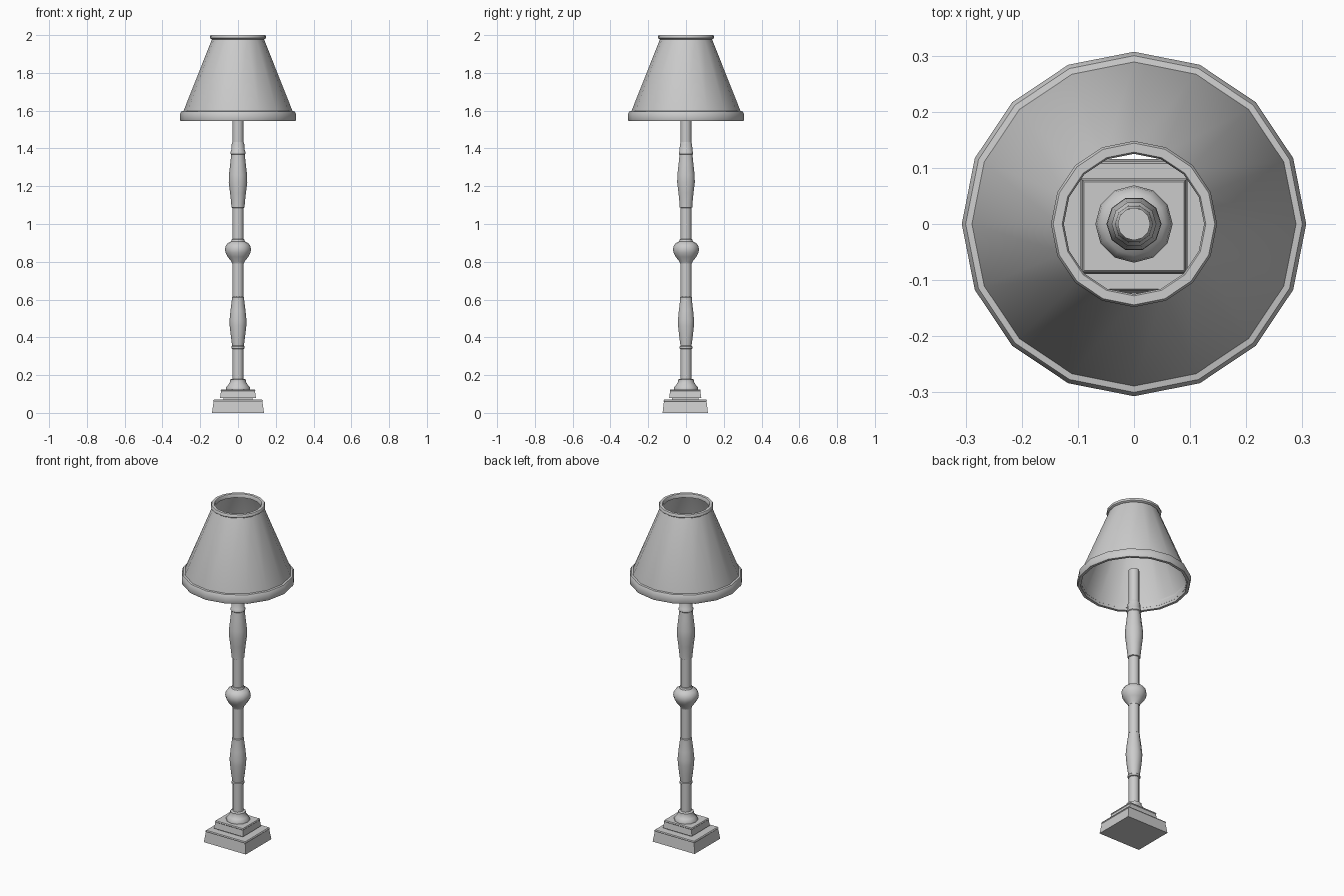
import bpy, math

if "Cube" in bpy.data.objects:
    bpy.data.objects.remove(bpy.data.objects["Cube"])


def make_object(name, verts, faces, angle=40):
    mesh = bpy.data.meshes.new(name)
    mesh.from_pydata(verts, [], faces)
    obj = bpy.data.objects.new(name, mesh)
    bpy.context.collection.objects.link(obj)
    bpy.ops.object.select_all(action='DESELECT')
    obj.select_set(True)
    bpy.context.view_layer.objects.active = obj
    bpy.ops.object.shade_smooth_by_angle(angle=math.radians(angle))
    return obj


def bridge(rings, n, closed):
    count = rings if closed else rings - 1
    return [(i * n + j, i * n + (j + 1) % n,
             (i + 1) % rings * n + (j + 1) % n, (i + 1) % rings * n + j)
            for i in range(count) for j in range(n)]


def lathe(name, profile, n, closed=False, angle=40):
    """Turn (radius, z) points around z; cap the ends unless the profile loops."""
    verts = [(r * math.cos(math.tau * j / n), r * math.sin(math.tau * j / n), z)
             for r, z in profile for j in range(n)]
    faces = bridge(len(profile), n, closed)
    if not closed:
        faces += [tuple(reversed(range(n))),
                  tuple(range(len(verts) - n, len(verts)))]
    return make_object(name, verts, faces, angle)


def square_tier(name, profile, cy):
    """Stack rectangles given as (half x, half y, z)."""
    verts = [(sx * hx, cy + sy * hy, z) for hx, hy, z in profile
             for sx, sy in ((1, 1), (-1, 1), (-1, -1), (1, -1))]
    faces = bridge(len(profile), 4, False)
    faces += [(3, 2, 1, 0), tuple(range(len(verts) - 4, len(verts)))]
    return make_object(name, verts, faces, 20)


# Stepped rectangular base
square_tier("base_plinth", [(.138, .12, 0), (.129, .113, .06),
                            (.132, .115, .064), (.128, .112, .07)], -.004)
square_tier("base_neck", [(.078, .07, .068), (.078, .07, .086)], -.004)
square_tier("base_step", [(.095, .085, .08), (.09, .08, .116),
                          (.092, .082, .119), (.089, .079, .125)], -.004)

# Turned foot where the post meets the base
lathe("post_foot", [(.064, .124), (.064, .134), (.052, .148), (.042, .165),
                    (.042, .176), (.03, .18)], 12)

# Central shaft, ending inside the shade
lathe("post_shaft", [(.029, .17), (.029, 1.63)], 12)

# Lower turned baluster
lathe("lower_baluster", [(.029, .338), (.035, .341), (.035, .352), (.031, .356),
                         (.037, .40), (.044, .46), (.045, .49), (.040, .54),
                         (.033, .595), (.033, .612), (.029, .615)], 10)

# Middle knob
lathe("middle_knob", [(.031, .79), (.034, .80), (.054, .826), (.066, .848),
                      (.069, .865), (.066, .882), (.056, .897), (.036, .908),
                      (.033, .918), (.029, .92)], 12)

# Upper turned baluster
lathe("upper_baluster", [(.029, 1.085), (.035, 1.088), (.036, 1.11),
                         (.042, 1.165), (.049, 1.22), (.048, 1.26),
                         (.041, 1.32), (.036, 1.367), (.040, 1.371),
                         (.040, 1.382), (.036, 1.387), (.034, 1.42),
                         (.029, 1.435)], 10)

# Open hollow lampshade with its two trims
lathe("shade_cone", [(.292, 1.56), (.290, 1.595), (.135, 1.985),
                     (.129, 1.985), (.284, 1.595), (.286, 1.56)], 16, True)
lathe("shade_bottom_trim", [(.304, 1.545), (.307, 1.552), (.307, 1.582),
                            (.300, 1.596), (.288, 1.598), (.284, 1.59),
                            (.288, 1.545)], 16, True)
lathe("shade_top_trim", [(.140, 1.978), (.148, 1.984), (.148, 1.994),
                         (.144, 2.0), (.128, 2.0), (.125, 1.995),
                         (.125, 1.978)], 16, True)
